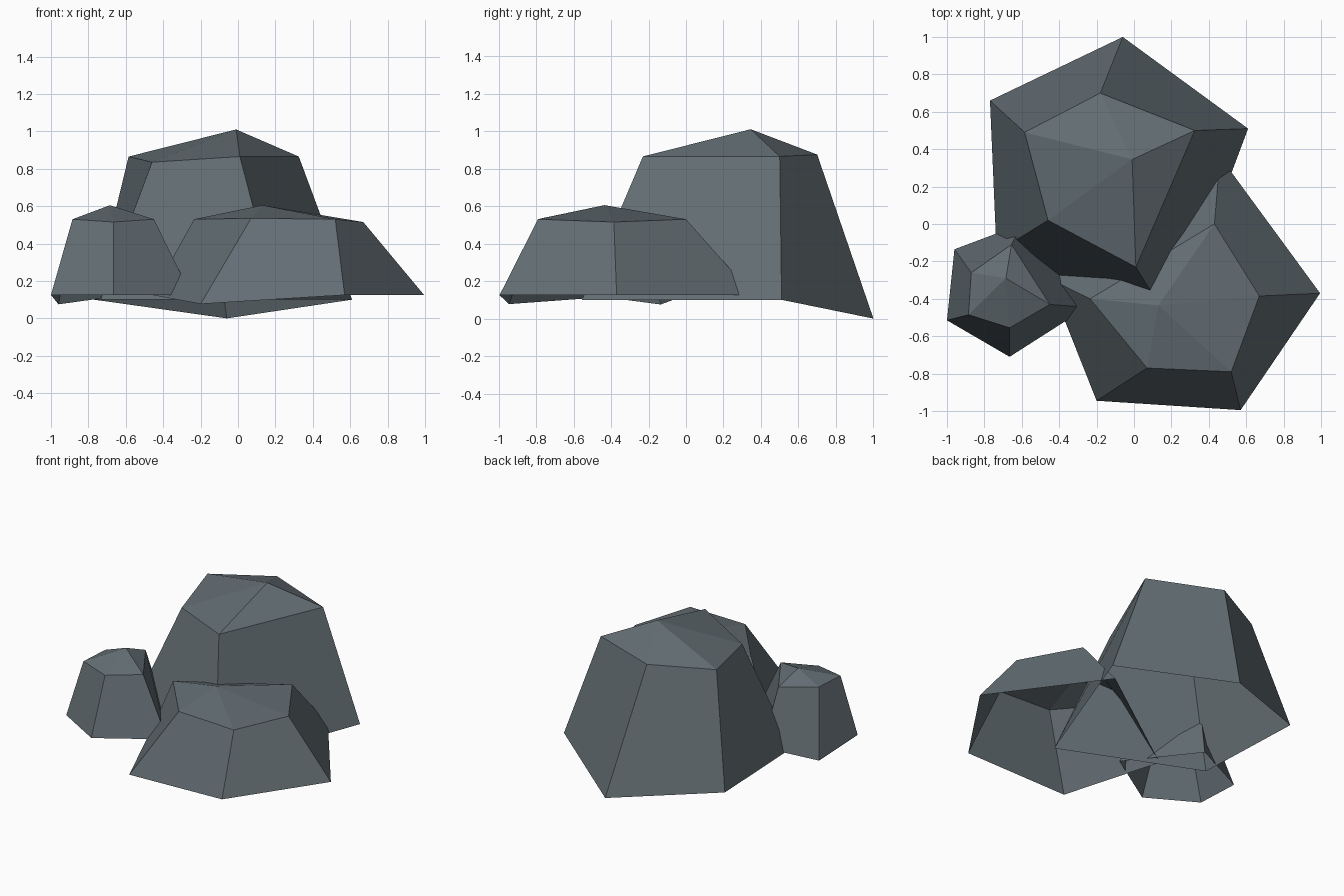
import bpy

# Single slate grey used by every boulder
slate = bpy.data.materials.new("slate_grey")
slate.diffuse_color = (0.125, 0.155, 0.173, 1.0)


def boulder(name, base, shoulder, peak):
    """Open-bottomed five-sided rock: base ring, shoulder ring and a peak."""
    n = len(base)
    verts = base + shoulder + [peak]
    faces = []
    for i in range(n):
        j = (i + 1) % n
        faces.append((i, j, n + j, n + i))      # sloping side
        faces.append((n + i, n + j, 2 * n))     # cap facet
    mesh = bpy.data.meshes.new(name)
    mesh.from_pydata(verts, [], faces)
    mesh.materials.append(slate)
    mesh.update()
    obj = bpy.data.objects.new(name, mesh)
    bpy.context.collection.objects.link(obj)
    return obj


# Rings run counter-clockwise seen from above
# Tall boulder at the back
boulder("tall_boulder",
        [(-0.735, -0.15, 0.10), (0.21, -0.555, 0.10), (0.61, 0.51, 0.10),
         (-0.06, 1.0, 0.0), (-0.77, 0.66, 0.10)],
        [(-0.46, 0.02, 0.835), (0.01, -0.23, 0.865), (0.325, 0.50, 0.865),
         (-0.18, 0.70, 0.875), (-0.585, 0.49, 0.865)],
        (-0.01, 0.345, 1.01))

# Wide low boulder at the front right
boulder("wide_boulder",
        [(-0.20, -0.945, 0.077), (0.57, -0.995, 0.125), (0.995, -0.37, 0.125),
         (0.46, 0.36, 0.125), (-0.46, -0.29, 0.125)],
        [(0.07, -0.77, 0.535), (0.52, -0.79, 0.53), (0.67, -0.385, 0.515),
         (0.43, 0.0, 0.53), (-0.235, -0.40, 0.53)],
        (0.13, -0.435, 0.605))

# Small boulder at the front left
boulder("small_boulder",
        [(-1.0, -0.515, 0.125), (-0.665, -0.71, 0.125), (-0.25, -0.445, 0.125),
         (-0.60, 0.0, 0.125), (-0.96, -0.135, 0.075)],
        [(-0.885, -0.485, 0.53), (-0.665, -0.555, 0.515), (-0.45, -0.43, 0.53),
         (-0.655, -0.11, 0.53), (-0.87, -0.26, 0.53)],
        (-0.685, -0.29, 0.605))
